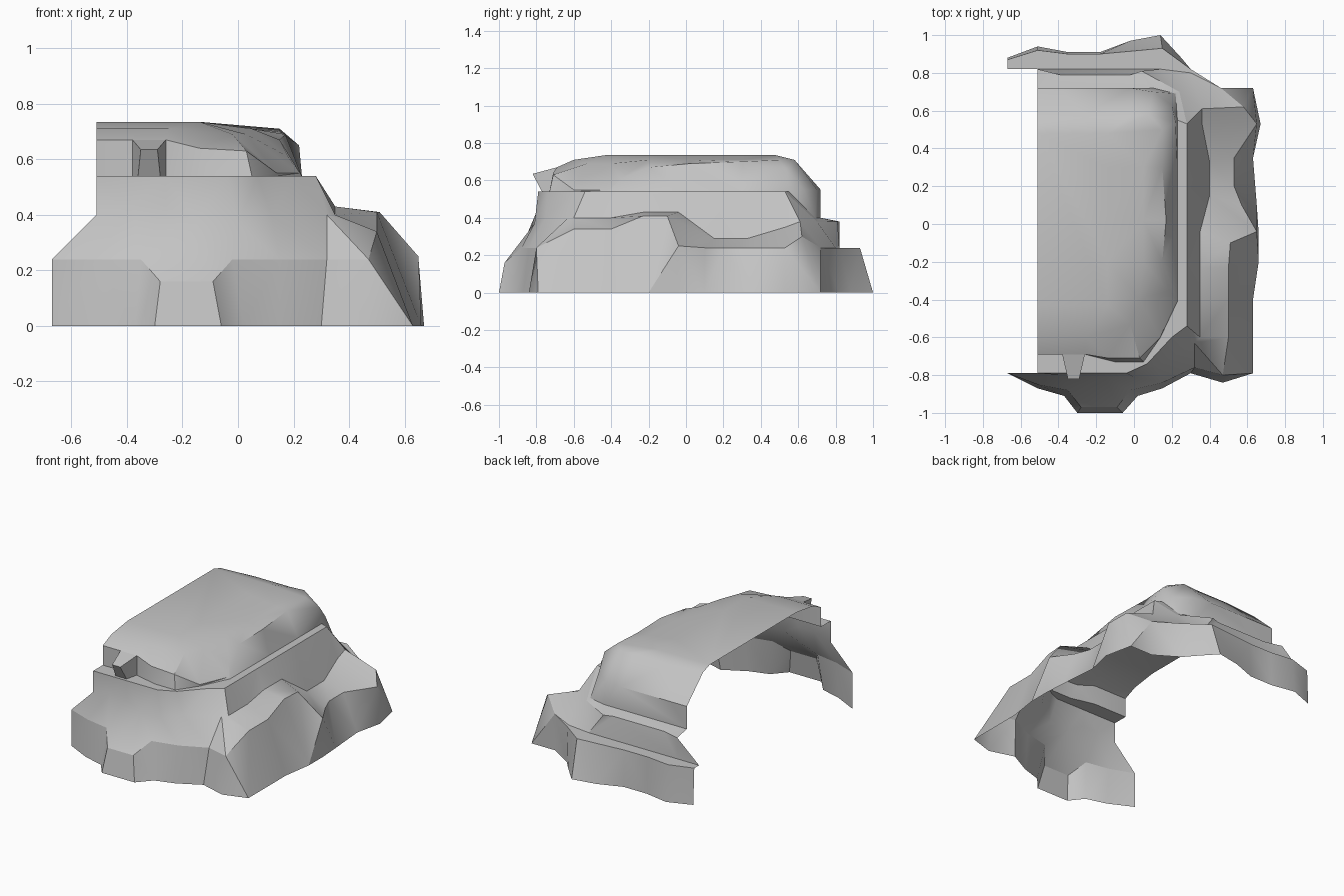
import bpy
import bmesh
import math
from mathutils import Vector

default_cube = bpy.data.objects.get("Cube")
if default_cube:
    bpy.data.objects.remove(default_cube, do_unlink=True)


def make_material(name, colour):
    material = bpy.data.materials.new(name)
    material.use_nodes = True
    material.diffuse_color = colour
    shader = material.node_tree.nodes["Principled BSDF"]
    shader.inputs["Base Color"].default_value = colour
    shader.inputs["Roughness"].default_value = 0.8
    return material


def path(height, *points):
    """Contour points as (x, y) at a shared height, or (x, y, own height)."""
    return [Vector(p if len(p) > 2 else (*p, height)) for p in points]


def add_face(mesh, corners):
    mesh.faces.new([mesh.verts.new(c) for c in corners])


def bridge(mesh, lower, upper):
    """Skin the strip between two contours, always taking the shorter diagonal."""
    low, high = 0, 0
    while low < len(lower) - 1 or high < len(upper) - 1:
        can_low = low < len(lower) - 1
        can_high = high < len(upper) - 1
        if can_low and can_high:
            step_low = (lower[low + 1] - upper[high]).length
            step_high = (upper[high + 1] - lower[low]).length
            advance_low = step_low <= step_high
        else:
            advance_low = can_low
        if advance_low:
            add_face(mesh, (lower[low], lower[low + 1], upper[high]))
            low += 1
        else:
            add_face(mesh, (lower[low], upper[high + 1], upper[high]))
            high += 1


def finish(mesh, name, material):
    """Weld the strips, smooth the gentle folds and link the object."""
    bmesh.ops.remove_doubles(mesh, verts=mesh.verts[:], dist=0.001)
    bmesh.ops.dissolve_degenerate(mesh, edges=mesh.edges[:], dist=0.0005)
    data = bpy.data.meshes.new(name)
    mesh.to_mesh(data)
    mesh.free()
    data.materials.append(material)
    part = bpy.data.objects.new(name, data)
    bpy.context.collection.objects.link(part)
    bpy.ops.object.select_all(action="DESELECT")
    part.select_set(True)
    bpy.context.view_layer.objects.active = part
    bpy.ops.object.shade_smooth_by_angle(angle=math.radians(36))


stone = make_material("stone grey", (0.55, 0.55, 0.55, 1))


def tier(front, side, back):
    """One contour of the rock: along the front, up the side, along the back."""
    return front, [front[-1], *side, back[0]], back


footprint = tier(
    front=path(0, (-.67, -.79), (-.51, -.87), (-.37, -.91), (-.3, -1), (-.06, -1),
               (.02, -.91), (.15, -.87), (.3, -.79), (.47, -.84)),
    side=path(0, (.63, -.79), (.63, -.4), (.66, -.2), (.66, -.05), (.65, .1),
              (.63, .35), (.67, .53), (.63, .72)),
    back=path(0, (.46, .72), (.3, .82), (.25, .88), (.14, 1), (-.02, .97),
              (-.18, .91), (-.35, .91), (-.51, .94), (-.67, .88)))

base_rim = tier(
    front=path(.24, (-.67, -.79), (-.51, -.85), (-.35, -.88), (-.28, -.97, .16),
               (-.09, -.97, .16), (-.02, -.88), (.15, -.84), (.32, -.76), (.47, -.8)),
    side=path(.24, (.5, -.6, .34), (.5, -.4, .34), (.5, -.23, .41), (.51, -.1, .41),
              (.65, -.04, .25), (.57, .1), (.53, .2), (.53, .35), (.65, .53),
              (.58, .62, .3)),
    back=path(.24, (.46, .72), (.3, .82), (.15, .93), (-.18, .9), (-.35, .9),
              (-.51, .92), (-.67, .87)))

# Top of the front slope, inner edge of the lower ledges
slope_top = tier(
    front=path(.4, (-.51, -.79), (-.38, -.8, .43), (-.26, -.8, .43),
               (-.15, -.81, .37), (0, -.81, .37), (.12, -.75), (.32, -.63)),
    side=path(.43, (.35, -.6, .4), (.35, -.4, .4), (.35, -.23), (.35, -.04),
              (.4, .15, .29), (.4, .33, .29), (.36, .53, .35), (.36, .61, .38)),
    back=path(.24, (.3, .8), (.14, .82), (-.51, .82), (-.67, .82)))

# Outer edge of the middle ledge, and the small step behind
ledge_outer = tier(
    front=path(.54, (-.51, -.79), (-.26, -.79), (-.04, -.79), (.07, -.74), (.2, -.6)),
    side=path(.54, (.28, -.54), (.28, -.2), (.28, .2), (.28, .53)),
    back=path(.38, (.24, .7), (.04, .81), (-.02, .79), (-.39, .79), (-.51, .82)))

ledge_inner = tier(
    front=path(.54, (-.51, -.69), (-.26, -.69), (-.1, -.73), (.05, -.73), (.14, -.6)),
    side=path(.54, (.23, -.41), (.23, 0), (.23, .3), (.23, .55)),
    back=path(.4, (.22, .69), (.1, .72), (-.51, .72)))

upper_wall_top = tier(
    front=path(.67, (-.51, -.69), (-.26, -.69), (-.14, -.71, .64), (.03, -.71, .63),
               (.14, -.6, .55)),
    side=path(.67, (.22, -.41, .55), (.18, -.35, .61), (.15, -.2), (.17, .02, .69),
              (.15, .3, .7), (.22, .54, .65)),
    back=path(.55, (.2, .63), (.1, .7), (-.02, .72), (-.39, .72), (-.51, .72)))

roof_shoulder = tier(
    front=path(.71, (-.51, -.6), (-.25, -.6), (-.02, -.53, .69)),
    side=path(.71, (.03, -.4, .69), (.05, -.2), (.05, .02), (.05, .3), (.15, .5)),
    back=path(.71, (.08, .58), (-.02, .57), (-.27, .57), (-.51, .55)))

roof_crown = tier(
    front=path(.735, (-.51, -.43), (-.14, -.43)),
    side=path(.735, (-.14, -.2), (-.14, .05), (-.14, .3)),
    back=path(.735, (-.14, .48), (-.51, .48)))


def skin(mesh, *contours):
    for lower_tier, upper_tier in zip(contours, contours[1:]):
        for lower, upper in zip(lower_tier, upper_tier):
            bridge(mesh, lower, upper)


# Terraces, separated where the rock has a hard edge
for part_name, contours in (
    ("base_wall", (footprint, base_rim)),
    ("lower_slope", (base_rim, slope_top, ledge_outer)),
    ("middle_ledge", (ledge_outer, ledge_inner)),
):
    terrace = bmesh.new()
    skin(terrace, *contours)
    finish(terrace, part_name, stone)

# Upper wall and roof, closed by the flat crown
summit = bmesh.new()
skin(summit, ledge_inner, upper_wall_top, roof_shoulder, roof_crown)
crown_front, crown_side, crown_back = roof_crown
add_face(summit, crown_front[:1] + crown_side + crown_back[-1:])
finish(summit, "summit", stone)

# Little wedge standing on the front ledge
wedge = bmesh.new()
foot = path(.54, (-.38, -.69), (-.36, -.77), (-.28, -.77), (-.26, -.69))
lip = path(.635, (-.38, -.69, .67), (-.35, -.82), (-.29, -.82), (-.26, -.69, .67))
bridge(wedge, foot, lip)
add_face(wedge, lip)
finish(wedge, "front_wedge", stone)
